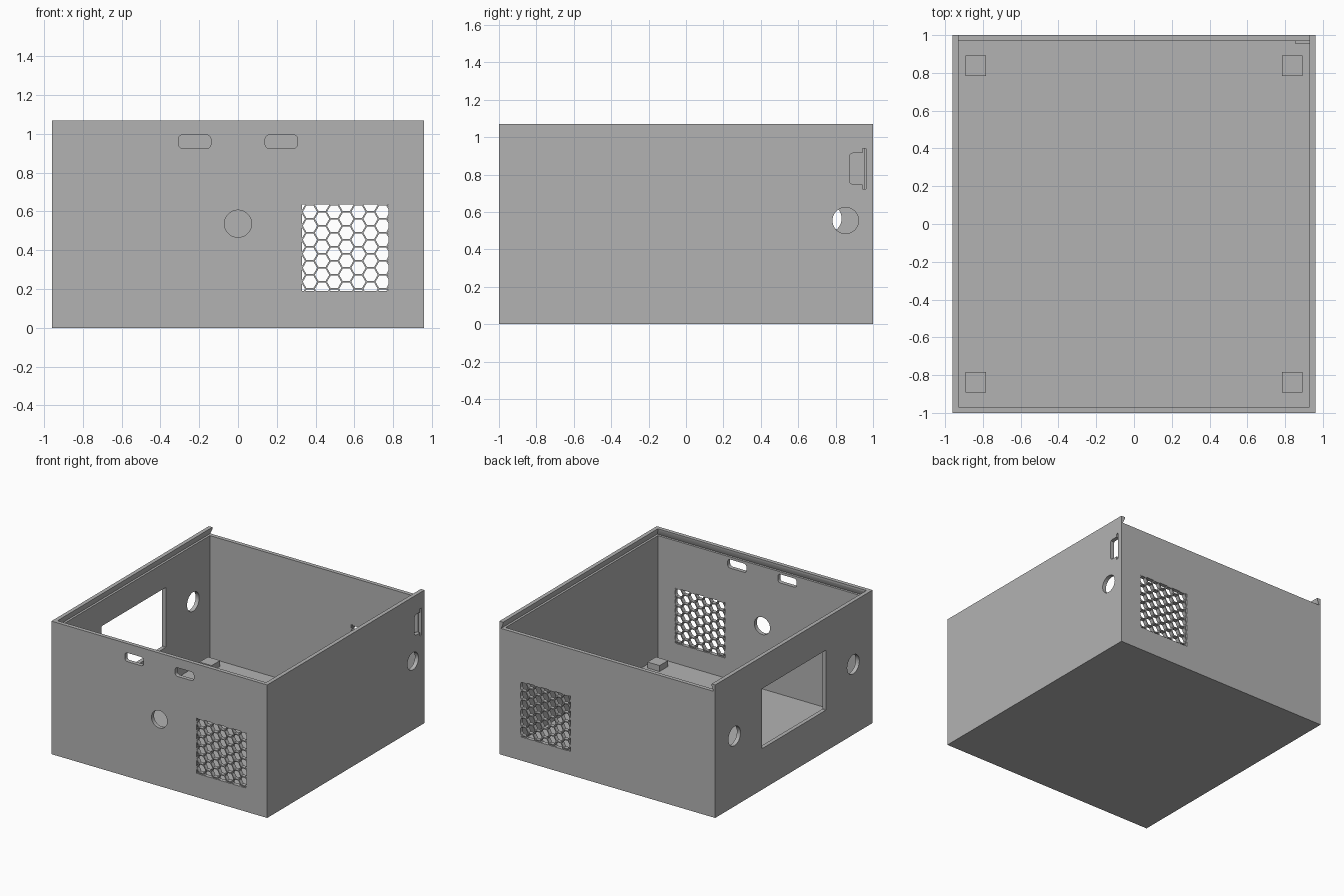
import bpy, bmesh, math
from mathutils import Vector

if "Cube" in bpy.data.objects:
    bpy.data.objects.remove(bpy.data.objects["Cube"])

W, D, H = 0.96, 1.0, 1.07        # half width, half depth, height
WALL = 0.032

grey = bpy.data.materials.new("plain grey")
grey.use_nodes = True
grey.diffuse_color = (0.45, 0.45, 0.45, 1)
grey.node_tree.nodes["Principled BSDF"].inputs["Base Color"].default_value = grey.diffuse_color


def finish(name, bm):
    bmesh.ops.recalc_face_normals(bm, faces=bm.faces)
    mesh = bpy.data.meshes.new(name)
    bm.to_mesh(mesh)
    bm.free()
    mesh.materials.append(grey)
    ob = bpy.data.objects.new(name, mesh)
    bpy.context.collection.objects.link(ob)
    return ob


def loft(name, lower, upper):
    """Solid between two rectangles given as (x0, x1, y0, y1, z)."""
    bm = bmesh.new()
    rings = []
    for x0, x1, y0, y1, z in (lower, upper):
        rings.append([bm.verts.new((x, y, z)) for x, y in
                      ((x0, y0), (x1, y0), (x1, y1), (x0, y1))])
    a, b = rings
    bm.faces.new(a)
    bm.faces.new(b)
    for i in range(4):
        j = (i + 1) % 4
        bm.faces.new((a[i], a[j], b[j], b[i]))
    return finish(name, bm)


def box(name, x0, x1, y0, y1, z0, z1):
    return loft(name, (x0, x1, y0, y1, z0), (x0, x1, y0, y1, z1))


def thicken(bm, axis, length):
    move = Vector((length, 0, 0) if axis == "x" else (0, length, 0))
    made = bmesh.ops.extrude_face_region(bm, geom=bm.faces[:], use_keep_orig=True)["geom"]
    bmesh.ops.translate(bm, verts=[v for v in made if isinstance(v, bmesh.types.BMVert)], vec=move)


def prism(outline, axis, start, length):
    """Solid from a 2D outline (horizontal, z) pushed along x or y."""
    bm = bmesh.new()
    bm.faces.new([bm.verts.new((start, u, z) if axis == "x" else (u, start, z))
                  for u, z in outline])
    thicken(bm, axis, length)
    return finish("cutter", bm)


def circle(u, z, r, n=40):
    return [(u + r * math.cos(2 * math.pi * i / n), z + r * math.sin(2 * math.pi * i / n))
            for i in range(n)]


def rounded(u0, u1, z0, z1, r, steps=5):
    centres = ((u1 - r, z1 - r), (u0 + r, z1 - r), (u0 + r, z0 + r), (u1 - r, z0 + r))
    pts = []
    for q, (u, z) in enumerate(centres):
        for i in range(steps + 1):
            a = math.pi / 2 * (q + i / steps)
            pts.append((u + r * math.cos(a), z + r * math.sin(a)))
    return pts


def cut(target, cutter):
    mod = target.modifiers.new("cut", "BOOLEAN")
    mod.operation = "DIFFERENCE"
    mod.solver = "EXACT"
    mod.object = cutter
    cutter.hide_render = True
    bpy.context.view_layer.objects.active = target
    bpy.ops.object.modifier_apply(modifier=mod.name)
    bpy.data.objects.remove(cutter)


def honeycomb():
    """Hexagons clipped to a rectangle, running through front and back walls."""
    x0, x1, z0, z1 = 0.33, 0.775, 0.19, 0.635
    pitch, bar = 0.0722, 0.008
    step = pitch * math.sqrt(3) / 2
    r = (pitch - bar) / math.sqrt(3)
    bm = bmesh.new()
    for col in range(-1, 8):
        for row in range(-1, 8):
            cx = 0.371 + col * step
            cz = 0.237 + (row - 0.5 * (col % 2)) * pitch
            bm.faces.new([bm.verts.new((x, -1.2, z)) for x, z in circle(cx, cz, r, 6)])
    for co, no in (((x0, 0, 0), (-1, 0, 0)), ((x1, 0, 0), (1, 0, 0)),
                   ((0, 0, z0), (0, 0, -1)), ((0, 0, z1), (0, 0, 1))):
        bmesh.ops.bisect_plane(bm, geom=bm.verts[:] + bm.edges[:] + bm.faces[:],
                               plane_co=co, plane_no=no, clear_outer=True)
    thicken(bm, "y", 2.4)
    return finish("cutter", bm)


# Open tray
case = box("case_body", -W, W, -D, D, 0, H)
xi, yi = W - WALL, D - WALL
cut(case, box("cutter", -xi, xi, -yi, yi, 0.03, 1.3))

# Dovetail track for a sliding lid, open at the back
lip, deep = 1.055, 0.018
cut(case, loft("cutter", (-xi - deep, xi + deep, -yi - deep, 1.2, 1.015),
               (-xi, xi, -yi, 1.2, lip)))
cut(case, box("cutter", -xi, xi, -yi, 1.2, lip - 0.005, 1.3))

# Vent grilles in front and back
cut(case, honeycomb())

# Front openings: cable hole and two slots
cut(case, prism(circle(0, 0.537, 0.07), "y", -1.1, 0.2))
for u0, u1 in ((-0.307, -0.14), (0.14, 0.307)):
    cut(case, prism(rounded(u0, u1, 0.925, 0.995, 0.022), "y", -1.1, 0.2))

# Right-hand wall: window and two round holes
cut(case, prism(rounded(-0.408, 0.408, 0.33, 0.812, 0.003, 1), "x", -1.1, 0.2))
for y in (-0.755, 0.755):
    cut(case, prism(circle(y, 0.565, 0.077), "x", -1.1, 0.2))

# Left-hand wall: round hole and stepped connector opening
cut(case, prism(circle(0.853, 0.554, 0.07), "x", 0.9, 0.2))
half = [(0.963, 0.109), (0.943, 0.109), (0.943, 0.083), (0.89, 0.083), (0.879, 0.078), (0.874, 0.067)]
outline = [(y, 0.831 + h) for y, h in half] + [(y, 0.831 - h) for y, h in reversed(half)]
cut(case, prism(outline, "x", 0.9, 0.2))

bpy.ops.object.select_all(action="DESELECT")
case.select_set(True)
bpy.context.view_layer.objects.active = case
bpy.ops.object.shade_smooth_by_angle(angle=math.radians(25))

# Square pads on the floor corners
for side, sx in (("left", 1), ("right", -1)):
    for end, sy in (("front", -1), ("back", 1)):
        x, y, h = sx * 0.838, sy * 0.838, 0.054
        box(f"{end}_{side}_pad", x - h, x + h, y - h, y + h, 0.025, 0.078)

# Small stop beside the connector opening
box("connector_stop", 0.855, xi + 0.005, 0.953, yi + 0.005, 0.722, 0.94)
